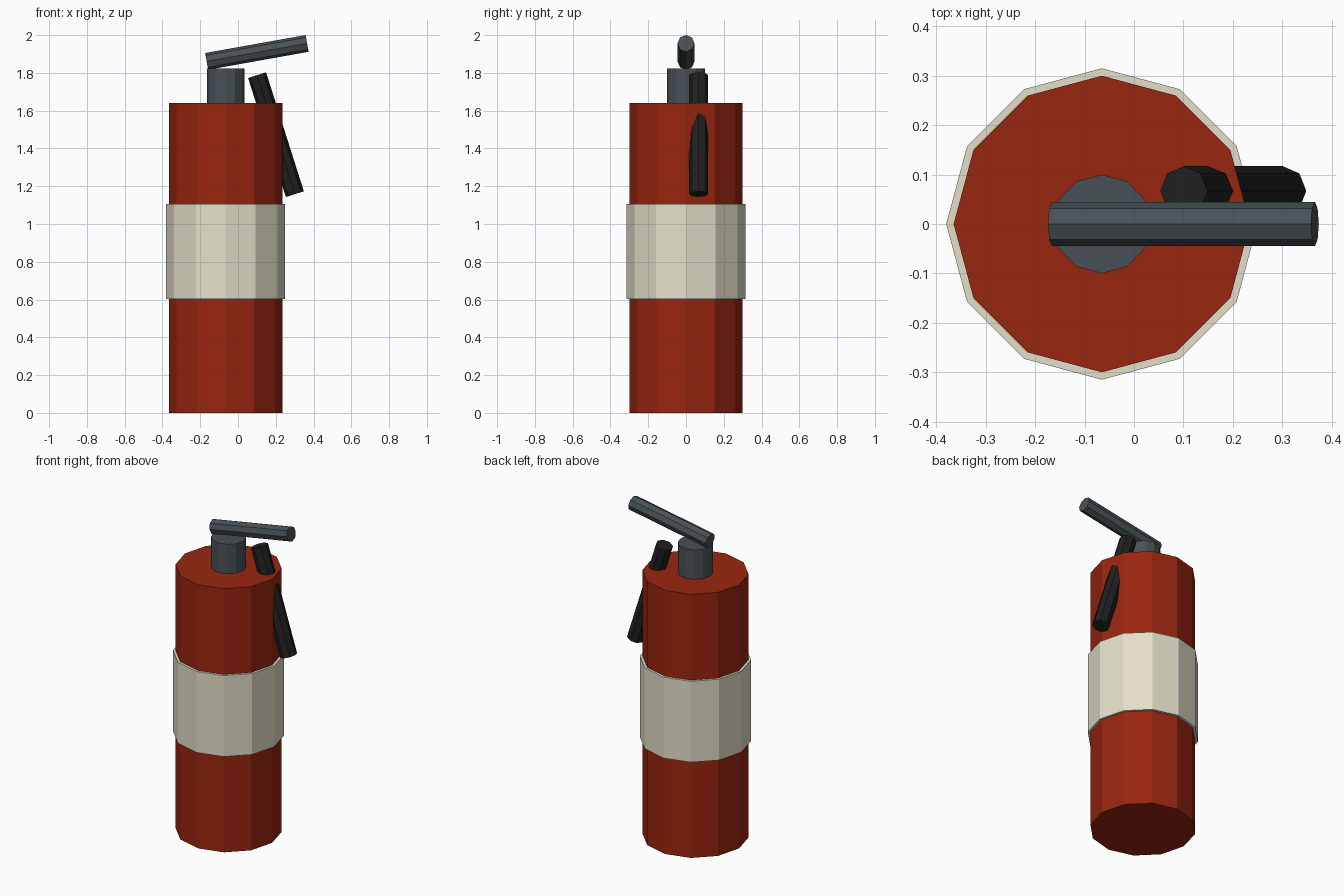
import bpy
from mathutils import Vector

if "Cube" in bpy.data.objects:
    bpy.data.objects.remove(bpy.data.objects["Cube"])


def material(name, rgb):
    m = bpy.data.materials.new(name)
    m.diffuse_color = (*rgb, 1.0)
    m.use_nodes = True
    m.node_tree.nodes["Principled BSDF"].inputs["Base Color"].default_value = m.diffuse_color
    return m


red = material("red_paint", (0.32, 0.019, 0.005))
cream = material("cream_label", (0.77, 0.74, 0.59))
steel = material("grey_metal", (0.065, 0.083, 0.095))
black = material("black_rubber", (0.014, 0.014, 0.014))


def rod(name, start, end, radius, sides, mat):
    """Flat-faced cylinder between two points, bending only in the xz plane."""
    a, b = Vector(start), Vector(end)
    d = b - a
    bpy.ops.mesh.primitive_cylinder_add(vertices=sides, radius=radius, depth=d.length)
    ob = bpy.context.object
    ob.name = name
    ob.location = (a + b) / 2
    # shortest rotation keeps the side corners aligned with the y axis
    ob.rotation_euler = Vector((0, 0, 1)).rotation_difference(d).to_euler()
    ob.data.materials.append(mat)
    return ob


CX = -0.065  # axis of the tank

# Tank, label band and valve neck
rod("tank", (CX, 0, 0), (CX, 0, 1.64), 0.30, 12, red)
rod("label_band", (CX, 0, 0.602), (CX, 0, 1.106), 0.315, 12, cream)
rod("valve_neck", (CX, 0, 1.63), (CX, 0, 1.823), 0.10, 12, steel)

# Squeeze handle on top of the neck
rod("handle", (-0.166, 0, 1.861), (0.366, 0, 1.956), 0.045, 8, steel)

# Hose leaning out over the shoulder
rod("hose", (0.301, 0.067, 1.158), (0.101, 0.067, 1.788), 0.05, 8, black)
